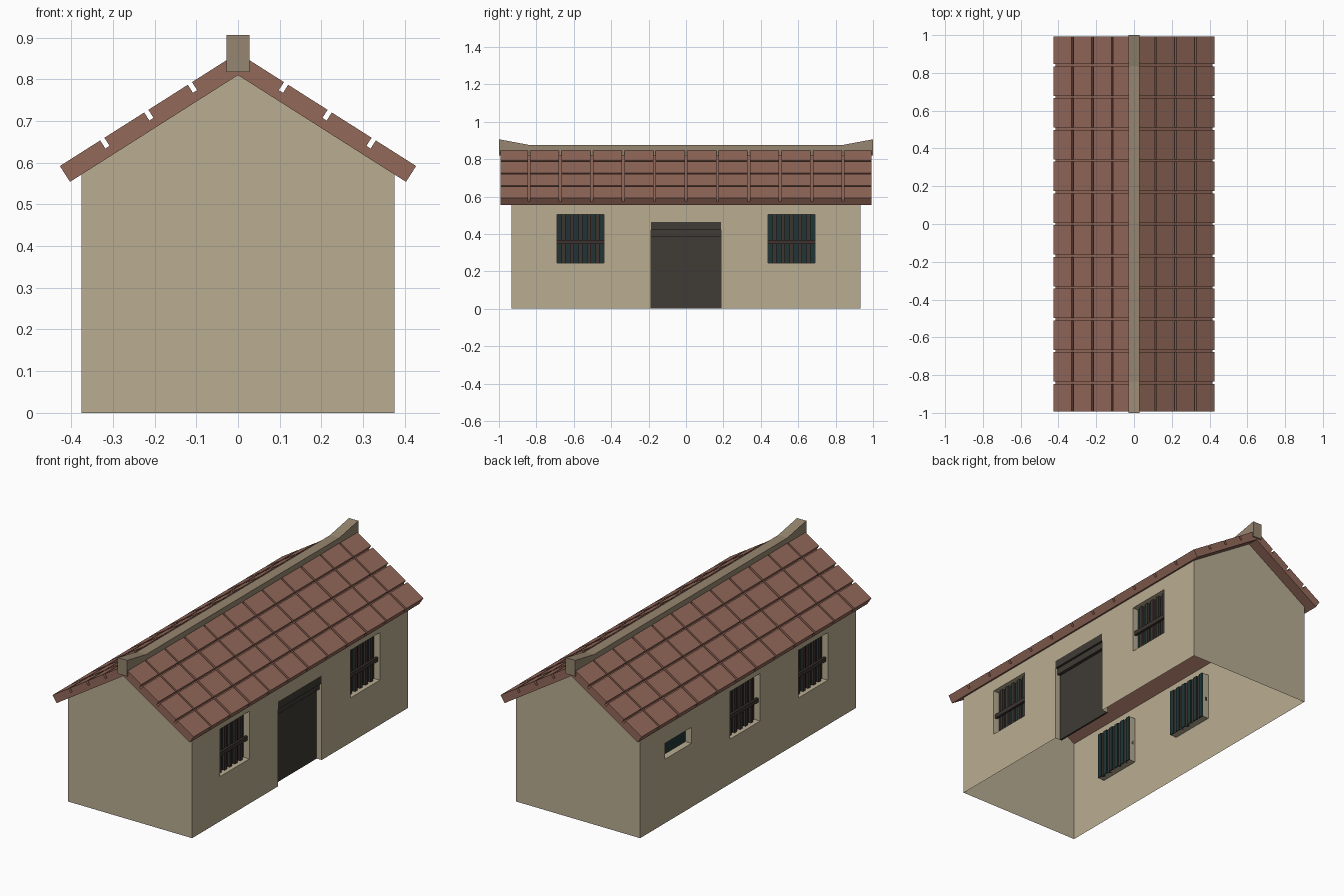
import bpy, bmesh

cube = bpy.data.objects.get("Cube")
if cube:
    bpy.data.objects.remove(cube, do_unlink=True)


def material(name, rgb):
    m = bpy.data.materials.new(name)
    m.use_nodes = True
    m.diffuse_color = (*rgb, 1)
    m.node_tree.nodes["Principled BSDF"].inputs["Base Color"].default_value = (*rgb, 1)
    return m


PLASTER = material("plaster", (0.49, 0.42, 0.29))
TILE = material("clay tile", (0.29, 0.138, 0.1))
STONE = material("ridge stone", (0.305, 0.24, 0.16))
DOOR = material("dark door", (0.05, 0.043, 0.035))
BAR = material("dark timber", (0.045, 0.034, 0.028))
GLASS = material("teal pane", (0.015, 0.036, 0.036))


def finish(name, bm, mat, closed=True):
    if closed:
        bmesh.ops.recalc_face_normals(bm, faces=bm.faces)
    mesh = bpy.data.meshes.new(name)
    bm.to_mesh(mesh)
    bm.free()
    mesh.materials.append(mat)
    obj = bpy.data.objects.new(name, mesh)
    bpy.context.collection.objects.link(obj)
    return obj


def face(bm, points):
    return bm.faces.new([bm.verts.new(p) for p in points])


def prism(bm, profile, a, b, axis="y"):
    """Extrude a 2D profile from a to b along the x or y axis."""
    def place(p, t):
        return (p[0], t, p[1]) if axis == "y" else (t, p[0], p[1])
    rings = [[bm.verts.new(place(p, t)) for p in profile] for t in (a, b)]
    bm.faces.new(rings[0])
    bm.faces.new(rings[1][::-1])
    n = len(profile)
    for i in range(n):
        j = (i + 1) % n
        bm.faces.new((rings[0][i], rings[1][i], rings[1][j], rings[0][j]))


def box(bm, side, x, y, z):
    profile = [(side * x[0], z[0]), (side * x[1], z[0]), (side * x[1], z[1]), (side * x[0], z[1])]
    prism(bm, profile, y[0], y[1])


# Main dimensions
W, L, EAVE, PEAK = 0.375, 0.932, 0.572, 0.81
DEPTH = 0.036
WIN_Z = (0.245, 0.505)
DOOR_HOLE = ((-0.188, 0.188), (0.0, 0.463))
VENT = ((0.49, 0.716), (0.35, 0.437))
windows = {1: [((-0.69, -0.438), WIN_Z), ((0.438, 0.69), WIN_Z)],
           -1: [((-0.69, -0.438), WIN_Z), ((-0.105, 0.155), WIN_Z)]}
holes = {1: windows[1] + [DOOR_HOLE], -1: windows[-1] + [VENT]}

# Walls: single skin gables, side walls with openings and reveals
bm = bmesh.new()
for end in (-1, 1):
    gable = [(-W, 0), (W, 0), (W, EAVE), (0, PEAK), (-W, EAVE)]
    face(bm, [(x, end * L, z) for x, z in gable][::-end])
for side in (1, -1):
    ys = sorted({-L, L} | {y for h in holes[side] for y in h[0]})
    zs = sorted({0, EAVE} | {z for h in holes[side] for z in h[1]})
    for y0, y1 in zip(ys, ys[1:]):
        for z0, z1 in zip(zs, zs[1:]):
            cy, cz = (y0 + y1) / 2, (z0 + z1) / 2
            if any(h[0][0] < cy < h[0][1] and h[1][0] < cz < h[1][1] for h in holes[side]):
                continue
            quad = [(side * W, y0, z0), (side * W, y1, z0), (side * W, y1, z1), (side * W, y0, z1)]
            face(bm, quad[::side])
    for (y0, y1), (z0, z1) in holes[side]:
        loop = [(y0, z0), (y1, z0), (y1, z1), (y0, z1)]
        for i in range(4):
            p, q = loop[i], loop[(i + 1) % 4]
            if p[1] == q[1] == 0:
                continue
            quad = [(side * W, *q), (side * W, *p), (side * (W - DEPTH), *p), (side * (W - DEPTH), *q)]
            face(bm, quad[::-side])
bmesh.ops.remove_doubles(bm, verts=bm.verts, dist=0.0001)
bmesh.ops.dissolve_limit(bm, angle_limit=0.01, verts=bm.verts, edges=bm.edges)
finish("walls", bm, PLASTER, closed=False)

# Barred windows: pane strips, upright bars and one cross rail
BACK = W - DEPTH
STRIPS = 6
for side, label in ((1, "left"), (-1, "right")):
    panes, bars = bmesh.new(), bmesh.new()
    for (y0, y1), z in windows[side]:
        bar = 0.02
        strip = (y1 - y0 - bar * (STRIPS - 1)) / STRIPS
        for i in range(STRIPS):
            y = y0 + i * (strip + bar)
            box(panes, side, (BACK - 0.006, BACK), (y, y + strip), z)
            if i < STRIPS - 1:
                box(bars, side, (BACK, BACK + 0.013), (y + strip, y + strip + bar), z)
        box(bars, side, (BACK + 0.013, BACK + 0.026), (y0, y1), (0.345, 0.368))
    finish(label + "_window_panes", panes, GLASS)
    finish(label + "_window_bars", bars, BAR)

# Small vent window
bm = bmesh.new()
box(bm, -1, (BACK - 0.006, BACK), *VENT)
finish("vent_pane", bm, GLASS)

# Door with a stepped shutter housing
bm = bmesh.new()
for depth, z in ((0.03, (0, 0.385)), (0.012, (0.385, 0.42)), (0.0, (0.42, 0.463))):
    box(bm, 1, (BACK - 0.004, W - depth), DOOR_HOLE[0], z)
finish("door", bm, DOOR)

# Roof in slope coordinates: s runs down the slope, n out of it
DX, DZ = 0.844, 0.536
ROOF_END, SLOPE, DECK, TOP = 0.993, 0.4775, 0.022, 0.045


def on_slope(s, n, side=1):
    return (side * (s * DX + n * DZ), PEAK - s * DZ + n * DX)


bm = bmesh.new()
under, over = on_slope(SLOPE, 0), on_slope(SLOPE, DECK)
half = [under, over]
deck = [(0, PEAK)] + half + [(0, PEAK + DECK / DX)] + [(-x, z) for x, z in half[::-1]]
prism(bm, deck, -ROOF_END, ROOF_END)
finish("roof_deck", bm, TILE)

# Roof tiles: four rows by twelve columns on each slope
GAP, PITCH = 0.006, 0.168
rows = [0.0, 0.108, 0.232, 0.357, SLOPE]
columns = [-ROOF_END] + [k * PITCH for k in range(-5, 6)] + [ROOF_END]
bm = bmesh.new()
for side in (-1, 1):
    for r in range(len(rows) - 1):
        s0 = rows[r] + (GAP if r else 0)
        s1 = rows[r + 1] - (GAP if r < len(rows) - 2 else 0)
        profile = [on_slope(s, n, side) for s, n in ((s0, DECK), (s1, DECK), (s1, TOP), (s0, TOP))]
        for c in range(len(columns) - 1):
            y0 = columns[c] + (GAP if c else 0)
            y1 = columns[c + 1] - (GAP if c < len(columns) - 2 else 0)
            prism(bm, profile, y0, y1)
finish("roof_tiles", bm, TILE)

# Ridge beam with raised ends
bm = bmesh.new()
ridge = [(-1, 0.818), (1, 0.818), (1, 0.906), (0.835, 0.875), (-0.835, 0.875), (-1, 0.906)]
prism(bm, ridge, -0.028, 0.028, axis="x")
finish("ridge", bm, STONE)
